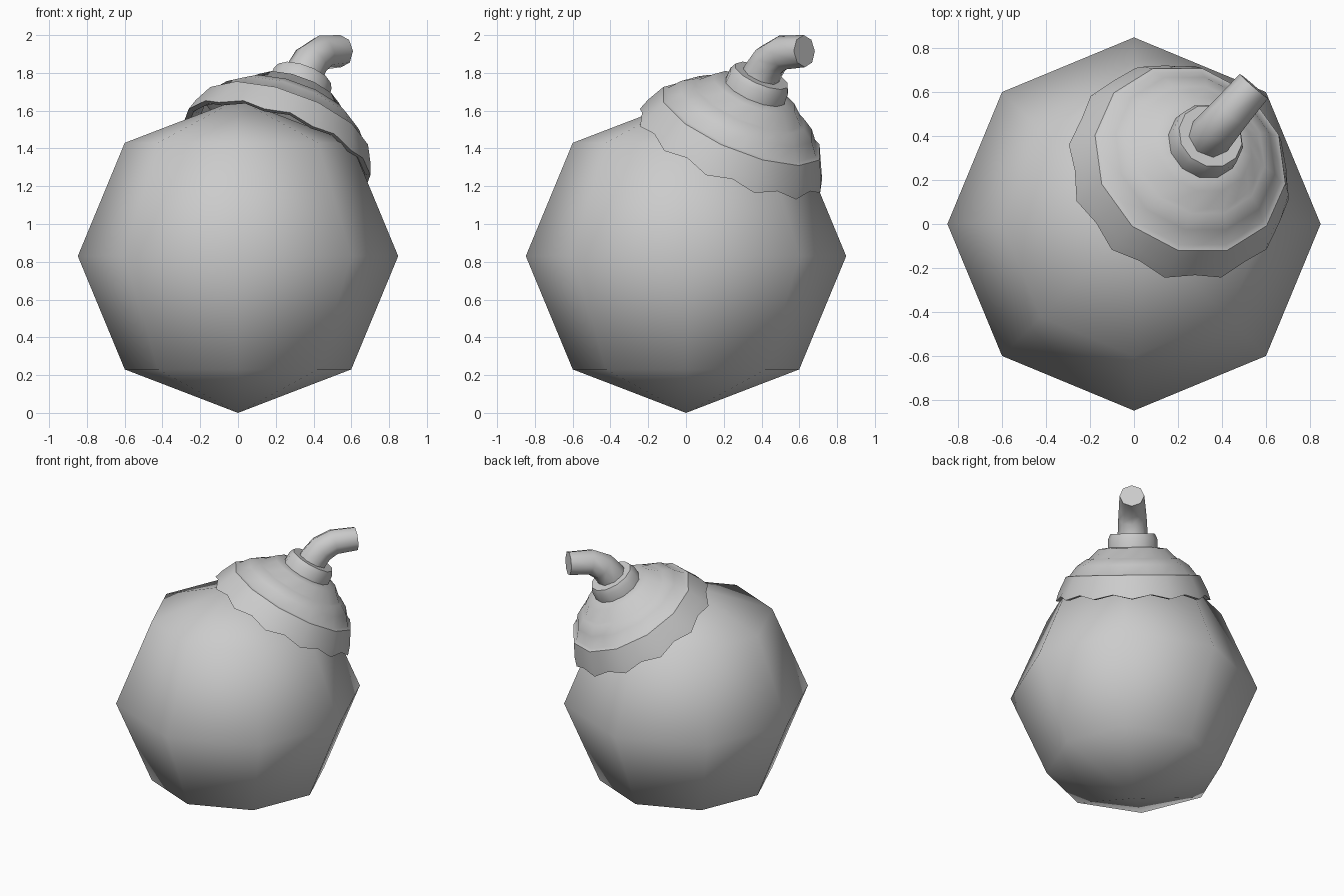
import bpy, bmesh, math
from mathutils import Vector, Matrix

if "Cube" in bpy.data.objects:
    bpy.data.objects.remove(bpy.data.objects["Cube"])

CENTRE = Vector((0, 0, 0.83))
AZ, TILT = math.radians(49), math.radians(29)
# local z of the cap runs along the tilted axis, local x points down the slope
CAP_FRAME = (Matrix.Translation(CENTRE) @ Matrix.Rotation(AZ, 4, 'Z')
             @ Matrix.Rotation(TILT, 4, 'Y'))


def finish(name, bm, angle):
    bmesh.ops.recalc_face_normals(bm, faces=bm.faces)
    me = bpy.data.meshes.new(name)
    bm.to_mesh(me)
    bm.free()
    ob = bpy.data.objects.new(name, me)
    bpy.context.collection.objects.link(ob)
    bpy.ops.object.select_all(action='DESELECT')
    ob.select_set(True)
    bpy.context.view_layer.objects.active = ob
    bpy.ops.object.shade_smooth_by_angle(angle=math.radians(angle))
    return ob


def bridge(bm, rings):
    for a, b in zip(rings, rings[1:]):
        n = len(a)
        for i in range(n):
            j = (i + 1) % n
            bm.faces.new((a[i], a[j], b[j], b[i]))


def lathe(name, profile, sides, wave=(), cap_end=False):
    """Spin (radius, height) points; rings listed in wave get scalloped."""
    bm = bmesh.new()
    rings = []
    for k, (r, h) in enumerate(profile):
        ring = []
        for i in range(sides):
            a = 2 * math.pi * i / sides
            # odd points lie on the flats of a polygon with half the sides
            rr = r * (math.cos(2 * math.pi / sides) if i % 2 else 1)
            hh = h + (0.03 if k in wave and i % 2 else 0)
            ring.append(bm.verts.new(CAP_FRAME @ Vector((rr * math.cos(a), rr * math.sin(a), hh))))
        rings.append(ring)
    bridge(bm, rings)
    if cap_end:
        bm.faces.new(rings[-1])
    return finish(name, bm, 40)


# body: coarse eight-sided ball
bm = bmesh.new()
bmesh.ops.create_uvsphere(bm, u_segments=8, v_segments=4, radius=0.848)
for v in bm.verts:
    if abs(v.co.z) > 0.8:
        v.co.z *= 0.83 / 0.848
    v.co += CENTRE
finish("body", bm, 60)

# tiered cap with scalloped hem and a turned-in underside
lathe("cap", [(0.455, 0.69), (0.50, 0.635), (0.53, 0.637), (0.51, 0.70), (0.46, 0.803),
              (0.435, 0.81), (0.385, 0.875), (0.32, 0.92), (0.30, 0.925),
              (0.235, 0.99), (0.165, 1.0)],
      24, wave=(1, 2))

# collar around the stem
lathe("collar", [(0.172, 0.985), (0.168, 1.06), (0.152, 1.093), (0.10, 1.093)], 24, cap_end=True)

# bent stem, path given as (distance from centre line, height, radius)
path = [(0.49, 1.72, 0.105), (0.535, 1.80, 0.102), (0.59, 1.865, 0.098),
        (0.675, 1.908, 0.092), (0.83, 1.915, 0.085)]
pts = [Vector((d * math.cos(AZ), d * math.sin(AZ), z)) for d, z, _ in path]
side = Vector((-math.sin(AZ), math.cos(AZ), 0))
bm = bmesh.new()
rings = []
for k, p in enumerate(pts):
    tangent = (pts[min(k + 1, len(pts) - 1)] - pts[max(k - 1, 0)]).normalized()
    up = tangent.cross(side)
    rings.append([bm.verts.new(p + path[k][2] * (side * math.cos(a) + up * math.sin(a)))
                  for a in (2 * math.pi * i / 8 for i in range(8))])
bridge(bm, rings)
bm.faces.new(rings[0])
bm.faces.new(rings[-1])
finish("stem", bm, 50)
